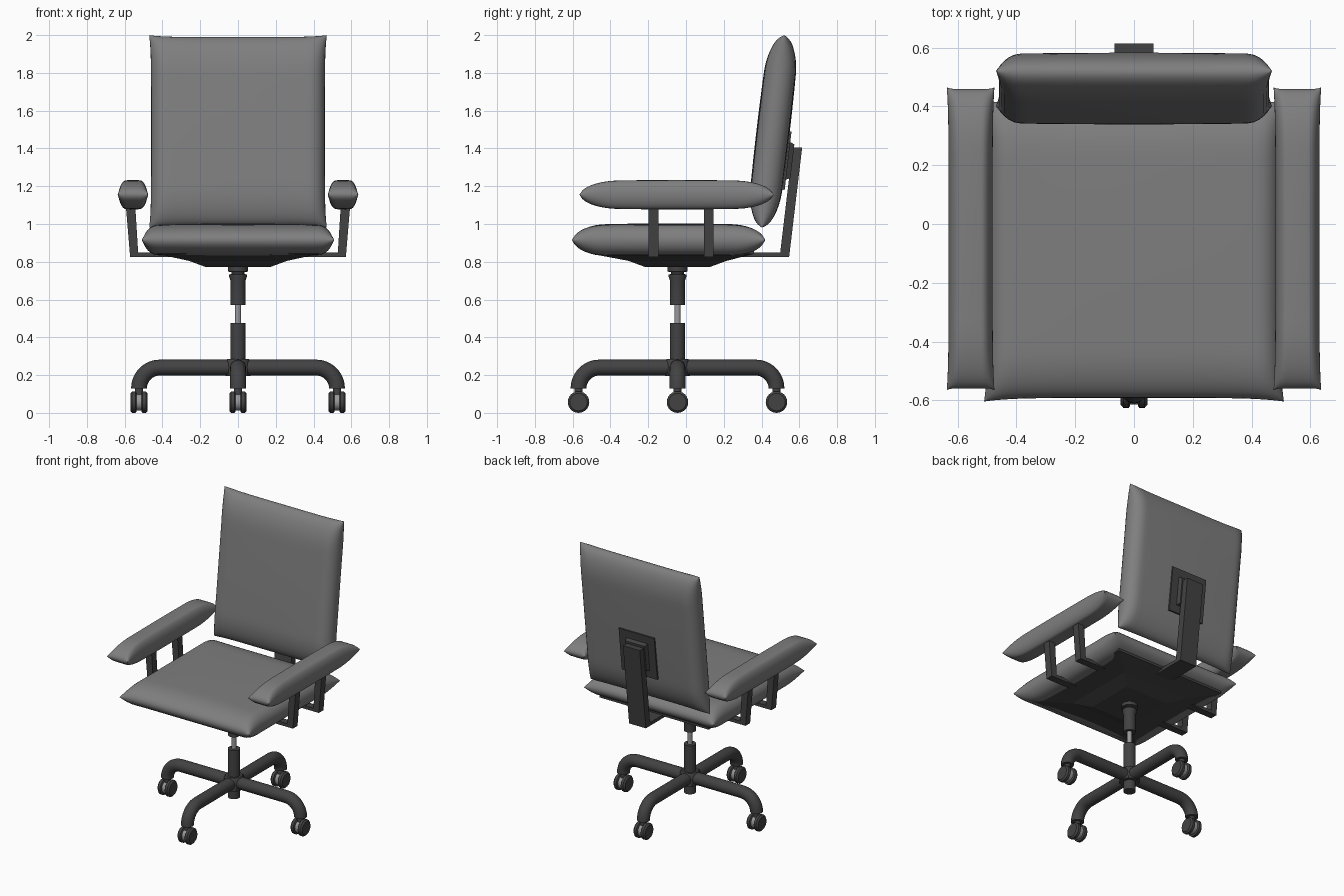
import bpy, bmesh, math
from mathutils import Matrix, Vector

if "Cube" in bpy.data.objects:
    bpy.data.objects.remove(bpy.data.objects["Cube"])


def material(name, value):
    m = bpy.data.materials.new(name)
    m.diffuse_color = (value, value, value, 1)
    m.use_nodes = True
    m.node_tree.nodes["Principled BSDF"].inputs["Base Color"].default_value = m.diffuse_color
    return m


FABRIC = material("grey fabric", 0.21)
FRAME = material("dark frame", 0.055)
METAL = material("light metal", 0.32)
CY = -0.045  # y of the column axis


def finish(name, bm, mat, matrix=None, smooth=True):
    bmesh.ops.remove_doubles(bm, verts=bm.verts, dist=1e-5)
    bmesh.ops.recalc_face_normals(bm, faces=bm.faces)
    if matrix:
        bm.transform(matrix)
    me = bpy.data.meshes.new(name)
    bm.to_mesh(me)
    bm.free()
    me.materials.append(mat)
    ob = bpy.data.objects.new(name, me)
    bpy.context.collection.objects.link(ob)
    if smooth:
        bpy.ops.object.select_all(action='DESELECT')
        ob.select_set(True)
        bpy.context.view_layer.objects.active = ob
        bpy.ops.object.shade_smooth_by_angle(angle=math.radians(40))
    return ob


def pillow(name, half, round_xy, pinch, matrix):
    """Inflated cushion: two domed skins meeting in a seam, edges drawn in."""
    n = 32
    hx, hy, hz = half
    bm = bmesh.new()

    def edge(p, h, r):
        d = min(1, h * (1 - abs(p)) / r)
        return math.sqrt(max(0, 1 - (1 - d) ** 2))

    for side in (1, -1):
        rows = []
        for i in range(n + 1):
            u = math.sin(math.pi * (i / n - 0.5))
            row = []
            for j in range(n + 1):
                v = math.sin(math.pi * (j / n - 0.5))
                dome = 0.9 + 0.1 * (1 - u * u) * (1 - v * v)
                z = hz * dome * edge(u, hx, round_xy[0]) * edge(v, hy, round_xy[1])
                x = u * (hx - pinch * (1 - v ** 6))
                y = v * (hy - pinch * (1 - u ** 6))
                row.append(bm.verts.new((x, y, side * z)))
            rows.append(row)
        for i in range(n):
            for j in range(n):
                bm.faces.new((rows[i][j], rows[i + 1][j], rows[i + 1][j + 1], rows[i][j + 1]))
    return finish(name, bm, FABRIC, matrix)


def loft(name, sections, mat=FRAME, matrix=None):
    """Rectangles (cx, cy, z, half x, half y) stacked into a solid."""
    bm = bmesh.new()
    rings = [[bm.verts.new((cx + sx * hx, cy + sy * hy, z))
              for sx, sy in ((-1, -1), (1, -1), (1, 1), (-1, 1))]
             for cx, cy, z, hx, hy in sections]
    for a, b in zip(rings, rings[1:]):
        for k in range(4):
            bm.faces.new((a[k], a[(k + 1) % 4], b[(k + 1) % 4], b[k]))
    bm.faces.new(rings[0])
    bm.faces.new(rings[-1])
    return finish(name, bm, mat, matrix, False)


def lathe(name, profile, matrix, mat=FRAME, sides=24):
    """Turn (radius, height) points about z."""
    bm = bmesh.new()
    rings = [[bm.verts.new((r * math.cos(2 * math.pi * k / sides),
                            r * math.sin(2 * math.pi * k / sides), z))
              for k in range(sides)] for r, z in profile]
    for a, b in zip(rings, rings[1:]):
        for k in range(sides):
            bm.faces.new((a[k], a[(k + 1) % sides], b[(k + 1) % sides], b[k]))
    bm.faces.new(rings[0])
    bm.faces.new(rings[-1])
    return finish(name, bm, mat, matrix)


# Cushions
T = Matrix.Translation
pillow("seat_cushion", (0.51, 0.512, 0.088), (0.08, 0.17), 0.012, T((0, -0.092, 0.915)))
tilt = T((0, 0.461, 1.49)) @ Matrix.Rotation(math.radians(-6.7), 4, 'X')
pillow("back_cushion", (0.47, 0.513, 0.088), (0.08, 0.2), 0.01,
       tilt @ Matrix.Rotation(math.radians(90), 4, 'X'))
for s, side in ((-1, "left"), (1, "right")):
    pillow(side + "_armrest", (0.081, 0.515, 0.078), (0.04, 0.2), 0.006,
           T((s * 0.556, -0.05, 1.155)))
    # Arm brackets: flat bar out from under the seat, then a leaning post
    for y, place in ((-0.172, "front"), (0.12, "rear")):
        loft(f"{side}_{place}_arm_bar", [(s * 0.45, y, z, 0.12, 0.026) for z in (0.825, 0.848)])
        loft(f"{side}_{place}_arm_post", [(s * 0.549, y, 0.825, 0.022, 0.026),
                                          (s * 0.57, y, 1.11, 0.025, 0.026)])

# Seat pan, stepped underneath
loft("seat_pan", [(0, CY, 0.772, 0.17, 0.17), (0, CY, 0.805, 0.26, 0.26),
                  (0, -0.07, 0.842, 0.43, 0.43), (0, -0.07, 0.87, 0.43, 0.43)])

# Back support: bar, leaning post and stepped mounting plate
loft("back_bar", [(0, 0.32, z, 0.066, 0.225) for z in (0.825, 0.848)])
loft("back_post", [(0, 0.521, 0.825, 0.066, 0.025), (0, 0.59, 1.405, 0.066, 0.025)])
mount = tilt @ T((0, 0.075, -0.145)) @ Matrix.Rotation(math.radians(-90), 4, 'X')
loft("back_mount_plate", [(0, 0, -0.02, 0.14, 0.155), (0, 0, 0.022, 0.14, 0.155),
                          (0, 0, 0.022, 0.085, 0.10), (0, 0, 0.045, 0.075, 0.09)], FRAME, mount)

# Column
axis = T((0, CY, 0))
lathe("lower_column", [(0.04, 0.13), (0.04, 0.475)], axis)
lathe("gas_rod", [(0.017, 0.46), (0.017, 0.58)], axis, METAL)
lathe("upper_column", [(0.04, 0.57), (0.04, 0.70), (0.047, 0.722), (0.047, 0.732),
                       (0.034, 0.736), (0.034, 0.745), (0.053, 0.748), (0.053, 0.78)], axis)
lathe("base_hub", [(0.066, 0.195), (0.066, 0.275), (0.058, 0.286)], axis, FRAME, 8)

# Four bent tube legs with twin-wheel casters
reach, bend, tube = 0.524, 0.11, 0.042
path = [(0.0, 0.24)] + [(reach - bend + bend * math.sin(a), 0.24 - bend + bend * math.cos(a))
                        for a in (math.radians(10 * k) for k in range(10))]
for q, place in enumerate(("right", "back", "left", "front")):
    turn = axis @ Matrix.Rotation(q * math.pi / 2, 4, 'Z')
    bm = bmesh.new()
    rings = []
    for i, (px, pz) in enumerate(path):
        a = math.radians(max(0, i - 1) * 10)
        out = Vector((math.sin(a), 0, math.cos(a)))
        rings.append([bm.verts.new(Vector((px, 0, pz)) + out * tube * math.cos(t)
                                   + Vector((0, tube * math.sin(t), 0)))
                      for t in (2 * math.pi * k / 20 for k in range(20))])
    for a, b in zip(rings, rings[1:]):
        for k in range(20):
            bm.faces.new((a[k], a[(k + 1) % 20], b[(k + 1) % 20], b[k]))
    bm.faces.new(rings[0])
    bm.faces.new(rings[-1])
    finish(place + "_leg", bm, FRAME, turn)

    foot = T(turn @ Vector((reach, 0, 0)))
    lathe(place + "_caster_stem", [(0.022, 0.07), (0.022, 0.135)], foot)
    spin = foot @ T((0, 0, 0.057)) @ Matrix.Rotation(math.pi / 2, 4, 'Y')
    lathe(place + "_caster_hub", [(0.045, -0.02), (0.045, 0.02)], spin, METAL)
    for s in (-1, 1):
        lathe(f"{place}_caster_wheel_{'a' if s < 0 else 'b'}",
              [(0.05, s * 0.013), (0.057, s * 0.018), (0.057, s * 0.036), (0.046, s * 0.046)], spin)
